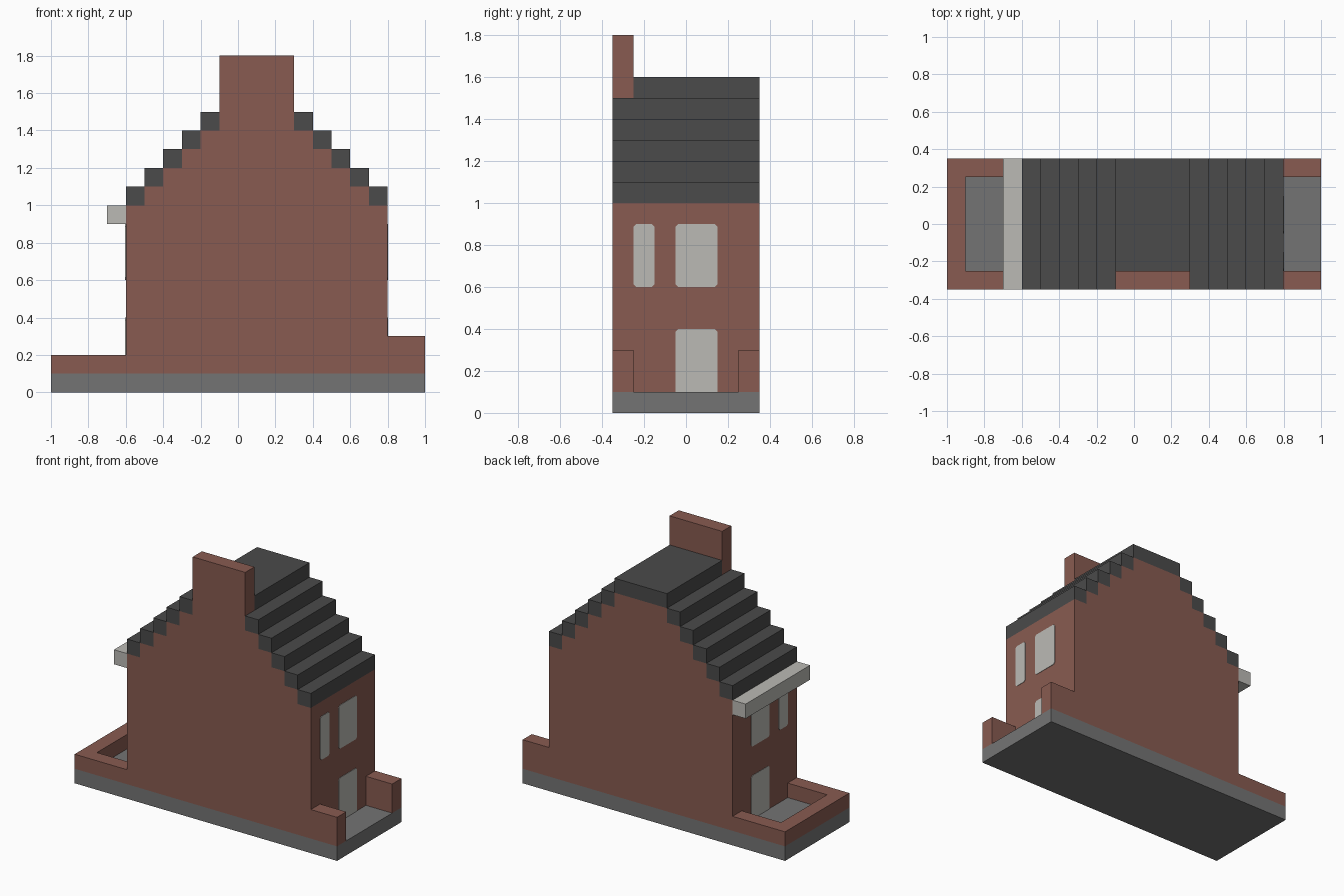
import bpy
import bmesh
from mathutils import Vector

cube = bpy.data.objects.get("Cube")
if cube:
    bpy.data.objects.remove(cube, do_unlink=True)


def material(name, rgb):
    mat = bpy.data.materials.new(name)
    mat.use_nodes = True
    colour = (*rgb, 1)
    mat.diffuse_color = colour
    mat.node_tree.nodes["Principled BSDF"].inputs["Base Color"].default_value = colour
    return mat


BRICK = material("red brick", (0.246, 0.105, 0.082))
SLATE = material("dark slate", (0.069, 0.069, 0.069))
STONE = material("grey paving", (0.175, 0.175, 0.175))
PALE = material("pale white", (0.497, 0.491, 0.462))


def prism(name, points, direction, mat):
    """Extrude a closed outline of 3D points along a direction."""
    bm = bmesh.new()
    face = bm.faces.new([bm.verts.new(p) for p in points])
    grown = bmesh.ops.extrude_face_region(bm, geom=[face], use_keep_orig=True)
    moved = [g for g in grown["geom"] if isinstance(g, bmesh.types.BMVert)]
    bmesh.ops.translate(bm, verts=moved, vec=Vector(direction))
    bmesh.ops.recalc_face_normals(bm, faces=bm.faces)
    mesh = bpy.data.meshes.new(name)
    bm.to_mesh(mesh)
    bm.free()
    mesh.materials.append(mat)
    obj = bpy.data.objects.new(name, mesh)
    bpy.context.collection.objects.link(obj)
    return obj


def box(name, x, y, z, mat):
    outline = [(x[0], y[0], z[0]), (x[1], y[0], z[0]),
               (x[1], y[1], z[0]), (x[0], y[1], z[0])]
    return prism(name, outline, (0, 0, z[1] - z[0]), mat)


STEP = 0.1          # roof course size
COURSES = 5
LEFT, RIGHT = -0.6, 0.8
EAVES = 1.0
HALF = 0.35         # half depth of the model
INNER = HALF - STEP
DEPTH = (-HALF, HALF)

# Foundation slab
box("foundation", (-1, 1), DEPTH, (0, STEP), STONE)

# House walls with stepped gables
left_side = [(LEFT, STEP), (LEFT, EAVES)]
right_side = [(RIGHT, STEP), (RIGHT, EAVES)]
for i in range(COURSES):
    run = STEP * (i + 1)
    for rise in (run - STEP, run):
        left_side.append((LEFT + run, EAVES + rise))
        right_side.append((RIGHT - run, EAVES + rise))
gable = left_side + right_side[::-1]
prism("house_walls", [(x, -HALF, z) for x, z in gable], (0, 2 * HALF, 0), BRICK)

# Stepped roof courses on both slopes
for i in range(COURSES):
    run = STEP * i
    heights = (EAVES + run, EAVES + run + STEP)
    box(f"roof_course_west_{i + 1}", (LEFT + run, LEFT + run + STEP), DEPTH, heights, SLATE)
    box(f"roof_course_east_{i + 1}", (RIGHT - run - STEP, RIGHT - run), DEPTH, heights, SLATE)

# Flat ridge and chimney
ridge_x = (LEFT + STEP * COURSES, RIGHT - STEP * COURSES)
ridge_z = EAVES + STEP * COURSES
box("roof_ridge", ridge_x, (-INNER, HALF), (ridge_z, ridge_z + STEP), SLATE)
box("chimney", ridge_x, (-HALF, -INNER), (ridge_z, 1.8), BRICK)

# Gutter ledge
box("gutter", (LEFT - STEP, LEFT), DEPTH, (0.9, EAVES), PALE)

# Low garden wall wrapping three sides
garden = [(LEFT, -HALF), (-1, -HALF), (-1, HALF), (LEFT, HALF),
          (LEFT, INNER), (-0.9, INNER), (-0.9, -INNER), (LEFT, -INNER)]
prism("garden_wall", [(x, y, STEP) for x, y in garden], (0, 0, STEP), BRICK)

# Entrance walls either side of the open porch
box("porch_wall_front", (RIGHT, 1), (-HALF, -INNER), (STEP, 0.3), BRICK)
box("porch_wall_back", (RIGHT, 1), (INNER, HALF), (STEP, 0.3), BRICK)


def pane(name, wall_x, side, y, z, cut_bottom):
    """Thin plate with small clipped corners on an end wall."""
    c = 0.013
    b = c if cut_bottom else 0
    outline = [(y[0], z[0] + b), (y[0], z[1] - c), (y[0] + c, z[1]), (y[1] - c, z[1]),
               (y[1], z[1] - c), (y[1], z[0] + b)]
    if cut_bottom:
        outline += [(y[1] - c, z[0]), (y[0] + c, z[0])]
    prism(name, [(wall_x, py, pz) for py, pz in outline], (side * 0.003, 0, 0), PALE)


# Windows and doors on both end walls
for end, wall_x, side in (("west", LEFT, -1), ("east", RIGHT, 1)):
    pane(f"narrow_window_{end}", wall_x, side, (-0.25, -0.15), (0.6, 0.9), True)
    pane(f"wide_window_{end}", wall_x, side, (-0.05, 0.15), (0.6, 0.9), True)
    pane(f"door_{end}", wall_x, side, (-0.05, 0.15), (STEP, 0.4), False)
